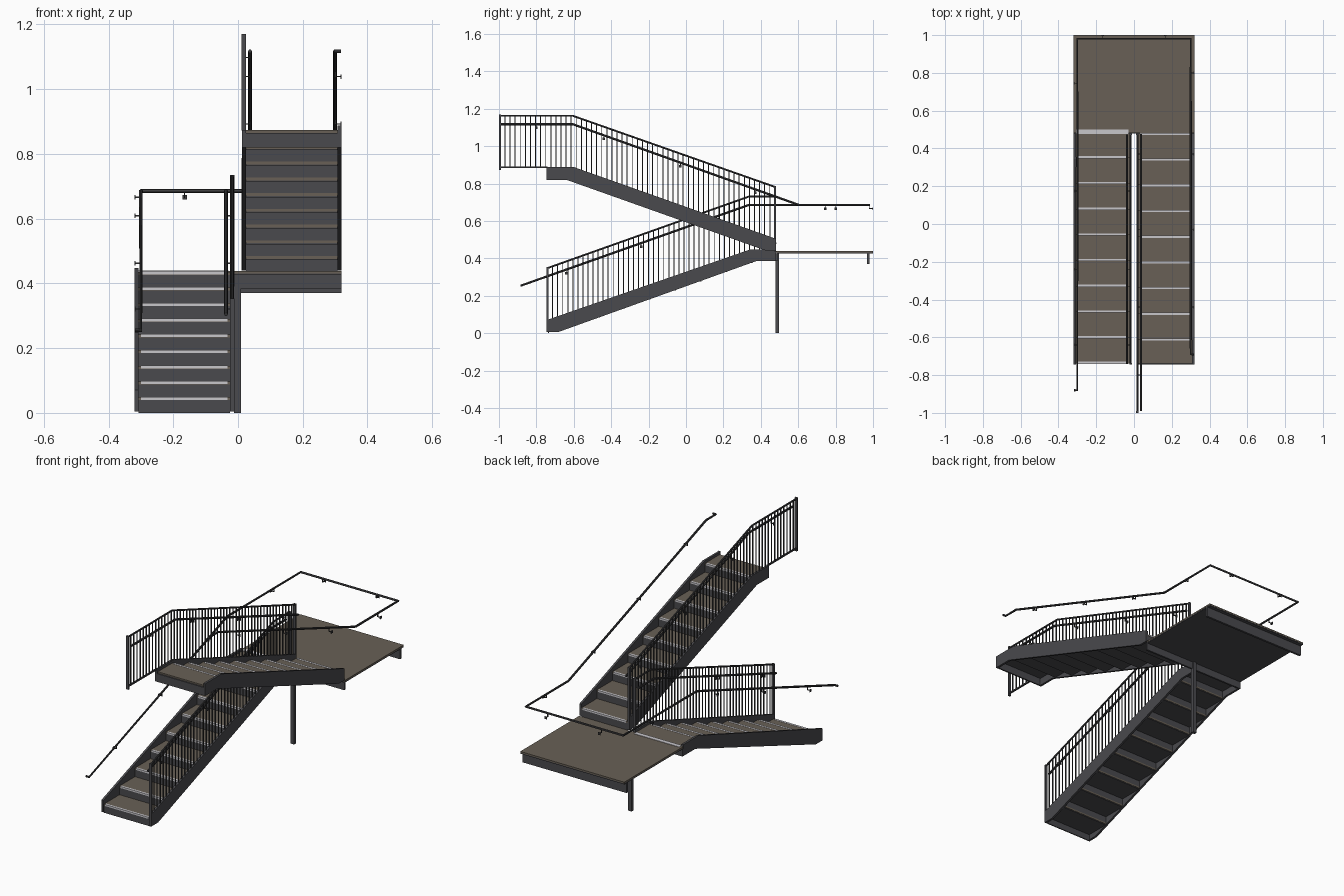
import bpy, bmesh
from mathutils import Matrix, Vector

cube = bpy.data.objects.get("Cube")
if cube:
    bpy.data.objects.remove(cube, do_unlink=True)


def material(name, r, g, b):
    m = bpy.data.materials.new(name)
    m.use_nodes = True
    m.diffuse_color = (r, g, b, 1)
    m.node_tree.nodes["Principled BSDF"].inputs["Base Color"].default_value = (r, g, b, 1)
    return m


STEEL = material("dark grey steel", 0.068, 0.068, 0.075)
RAIL = material("charcoal rail", 0.045, 0.045, 0.048)
TREAD = material("brown tread", 0.14, 0.118, 0.092)
NOSING = material("light nosing", 0.58, 0.57, 0.6)


def add_mesh(name, bm, mat):
    bmesh.ops.recalc_face_normals(bm, faces=bm.faces)
    me = bpy.data.meshes.new(name)
    bm.to_mesh(me)
    bm.free()
    me.materials.append(mat)
    ob = bpy.data.objects.new(name, me)
    bpy.context.collection.objects.link(ob)
    return ob


def boxes(name, mat, spans):
    """One object from boxes given as (x0, x1, y0, y1, z0, z1)."""
    bm = bmesh.new()
    for x0, x1, y0, y1, z0, z1 in spans:
        centre = Vector((x0 + x1, y0 + y1, z0 + z1)) / 2
        size = (abs(x1 - x0), abs(y1 - y0), abs(z1 - z0), 1)
        bmesh.ops.create_cube(bm, size=1, matrix=Matrix.Translation(centre) @ Matrix.Diagonal(size))
    return add_mesh(name, bm, mat)


def plate(name, profile, x0, x1):
    """Extrude a (y, z) outline across x."""
    bm = bmesh.new()
    face = bm.faces.new([bm.verts.new((x0, y, z)) for y, z in profile])
    out = bmesh.ops.extrude_face_region(bm, geom=[face])
    moved = [v for v in out["geom"] if isinstance(v, bmesh.types.BMVert)]
    bmesh.ops.translate(bm, verts=moved, vec=(x1 - x0, 0, 0))
    return add_mesh(name, bm, STEEL)


def pipe(name, points, radius):
    """Round rail along a path, stored as a mesh."""
    cu = bpy.data.curves.new(name + "_path", "CURVE")
    cu.dimensions = "3D"
    cu.bevel_depth = radius
    cu.bevel_resolution = 2
    cu.use_fill_caps = True
    sp = cu.splines.new("POLY")
    sp.points.add(len(points) - 1)
    for p, co in zip(sp.points, points):
        p.co = (*co, 1)
    temp = bpy.data.objects.new(name + "_temp", cu)
    bpy.context.collection.objects.link(temp)
    dg = bpy.context.evaluated_depsgraph_get()
    me = bpy.data.meshes.new_from_object(temp.evaluated_get(dg))
    bpy.data.objects.remove(temp, do_unlink=True)
    me.name = name
    me.materials.clear()
    me.materials.append(RAIL)
    ob = bpy.data.objects.new(name, me)
    bpy.context.collection.objects.link(ob)
    bpy.ops.object.select_all(action="DESELECT")
    ob.select_set(True)
    bpy.context.view_layer.objects.active = ob
    bpy.ops.object.shade_smooth_by_angle()
    return ob


def height(path, y):
    """Height of a (y, z) polyline at y."""
    for (a, za), (b, zb) in zip(path, path[1:]):
        if a <= y <= b:
            return za + (zb - za) * (y - a) / (b - a)
    return path[0][1] if y < path[0][0] else path[-1][1]


STEPS, GOING = 9, 0.136


def flight(name, x0, x1, start, direction, base, rise):
    """Treads, risers and nosings climbing along y."""
    slabs, steel, noses = [], [], []
    for k in range(STEPS):
        y = start + direction * k * GOING
        z = base + rise * (k + 1)
        end = y + direction * (GOING + 0.007)
        if k == STEPS - 1:
            end = y + direction * 0.13
        slabs.append((x0, x1, y, end, z - 0.009, z))
        steel.append((x0, x1, y + direction * 0.001, end - direction * 0.002, z - 0.013, z - 0.009))
        steel.append((x0, x1, y, y + direction * 0.006, z - rise, z - 0.009))
        noses.append((x0 + 0.008, x1 - 0.008, y - direction * 0.003, y + direction * 0.009,
                      z - 0.008, z + 0.001))
    boxes(name + "_treads", TREAD, slabs)
    boxes(name + "_risers", STEEL, steel)
    boxes(name + "_nosings", NOSING, noses)


# Flights
flight("lower_flight", -0.308, -0.024, -0.738, 1, 0.0, 0.0484)
flight("upper_flight", 0.024, 0.308, 0.48, -1, 0.436, 0.0486)
boxes("upper_end_plate", STEEL, [(0.024, 0.308, -0.745, -0.737, 0.82, 0.865)])

# Stringers
lower_top = [(-0.745, 0.07), (0.345, 0.448), (0.48, 0.448)]
upper_top = [(-0.745, 0.888), (-0.6, 0.888), (0.48, 0.505)]
lower_outline = [(0.48, 0.385), (0.375, 0.385), (-0.685, 0.005), (-0.745, 0.005)] + lower_top
upper_outline = [(0.48, 0.44), (0.43, 0.44), (-0.64, 0.82), (-0.745, 0.82)] + upper_top
for label, x in (("outer", -0.32), ("inner", -0.024)):
    plate("lower_stringer_" + label, lower_outline, x, x + 0.012)
for label, x in (("inner", 0.012), ("outer", 0.308)):
    plate("upper_stringer_" + label, upper_outline, x, x + 0.012)

# Landing, its beams and its column
boxes("landing_floor", TREAD, [(-0.32, 0.32, 0.482, 1.0, 0.43, 0.438)])
boxes("landing_pan", STEEL, [(-0.319, 0.319, 0.483, 0.999, 0.425, 0.43)])
boxes("landing_beams", STEEL, [(-0.32, 0.32, 0.968, 0.98, 0.37, 0.427),
                               (-0.32, 0.32, 0.478, 0.488, 0.385, 0.427)])
boxes("landing_edge_strip", NOSING, [(-0.308, -0.03, 0.476, 0.5, 0.432, 0.44)])
boxes("column", STEEL, [(-0.012, 0.01, 0.478, 0.496, 0.0, 0.425)])


def guard(name, x, top, bottom, posts):
    """Top rail, thin balusters and end posts."""
    pipe(name + "_top_rail", [(x, y, z) for y, z in top], 0.005)
    first, last = top[0][0], top[-1][0]
    count = round((last - first) / 0.0272)
    bars = []
    for i in range(1, count):
        y = first + (last - first) * i / count
        bars.append((x - 0.0025, x + 0.0025, y - 0.0025, y + 0.0025,
                     height(bottom, y) - 0.004, height(top, y)))
    boxes(name + "_balusters", RAIL, bars)
    boxes(name + "_posts", STEEL, [(x - 0.007, x + 0.007, y - 0.005, y + 0.005, z0, z1)
                                   for y, z0, z1 in posts])


guard("lower_guard", -0.018, [(-0.74, 0.348), (0.335, 0.73), (0.475, 0.73)], lower_top,
      [(-0.74, 0.005, 0.353), (0.475, 0.39, 0.735)])
guard("upper_guard", 0.018, [(-0.995, 1.162), (-0.605, 1.162), (0.475, 0.782)], upper_top,
      [(-0.995, 0.873, 1.17), (0.475, 0.44, 0.787)])
boxes("upper_guard_bottom_rail", RAIL, [(0.014, 0.022, -0.995, -0.74, 0.884, 0.892)])

# Handrails
lower_rail = [(-0.88, 0.255), (0.335, 0.685), (0.98, 0.685)]
upper_rail = [(-0.69, 1.117), (-0.605, 1.117), (0.605, 0.685), (0.98, 0.685)]
wall_path = [(-0.318, -0.88, 0.255)] + [(-0.3, y, z) for y, z in lower_rail]
wall_path += [(0.3, y, z) for y, z in reversed(upper_rail)] + [(0.318, -0.69, 1.117)]
pipe("wall_handrail", wall_path, 0.006)
pipe("lower_inner_handrail",
     [(-0.037, y, height(lower_rail, y)) for y in (-0.74, 0.335, 0.475)], 0.006)
pipe("upper_inner_handrail",
     [(0.037, y, height(upper_rail, y)) for y in (-0.99, -0.605, 0.475)], 0.006)

# Handrail brackets
bracket_parts = []


def bracket(x, y, z, dx, dy):
    t, drop, reach = 0.002, 0.019, 0.018
    ex, ey = x + dx * reach, y + dy * reach
    bracket_parts.append((x - t, x + t, y - t, y + t, z - drop, z))
    bracket_parts.append((min(x, ex) - t, max(x, ex) + t, min(y, ey) - t, max(y, ey) + t,
                          z - drop - t, z - drop + t))
    wx, wy = (t, 0.007) if dx else (0.007, t)
    bracket_parts.append((ex - wx, ex + wx, ey - wy, ey + wy, z - drop - 0.007, z - drop + 0.007))


for y in (-0.64, -0.24, 0.175, 0.745):
    bracket(-0.3, y, height(lower_rail, y), -1, 0)
    if y < 0.48:
        bracket(-0.037, y, height(lower_rail, y), 1, 0)
for y in (-0.44, -0.03, 0.37, 0.8):
    bracket(0.3, y, height(upper_rail, y), 1, 0)
    if y < 0.48:
        bracket(0.037, y, height(upper_rail, y), -1, 0)
bracket(0.037, -0.8, 1.117, -1, 0)
for x in (-0.165, 0.165):
    bracket(x, 0.98, 0.685, 0, 1)
boxes("handrail_brackets", RAIL, bracket_parts)
